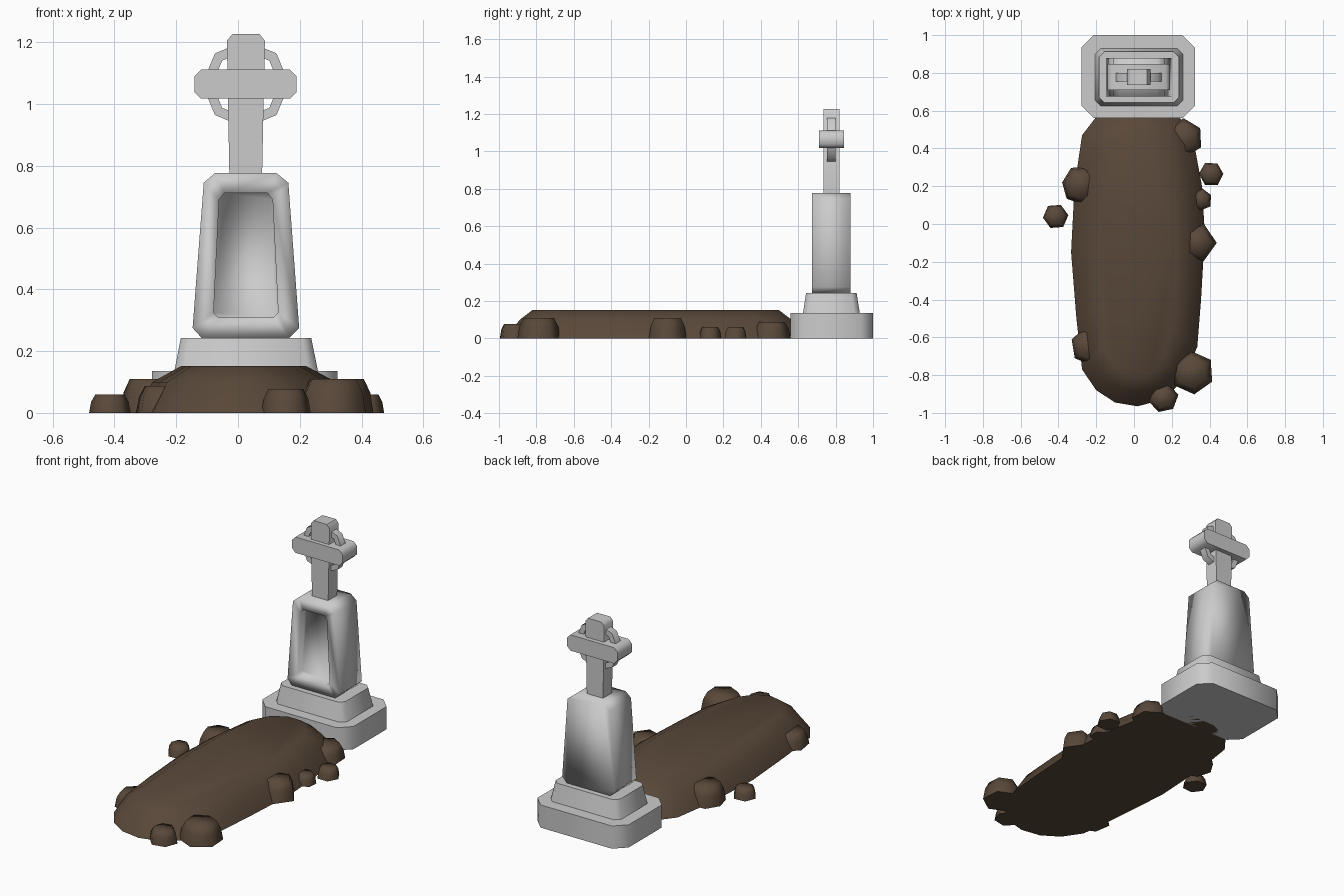
import bpy, bmesh, math, random

if "Cube" in bpy.data.objects:
    bpy.data.objects.remove(bpy.data.objects["Cube"])

random.seed(4)
soil = bpy.data.materials.new("soil")
soil.diffuse_color = (0.10, 0.065, 0.042, 1)
soil.use_nodes = True
soil.node_tree.nodes["Principled BSDF"].inputs["Base Color"].default_value = soil.diffuse_color


def loft(name, rings, angle=60, mat=None, closed=False):
    """Skin a list of equal-length rings; cap the ends unless the loft is closed."""
    bm = bmesh.new()
    vs = [[bm.verts.new(p) for p in r] for r in rings]
    n = len(rings[0])
    pairs = list(zip(vs, vs[1:])) + ([(vs[-1], vs[0])] if closed else [])
    for a, b in pairs:
        for i in range(n):
            j = (i + 1) % n
            bm.faces.new((a[i], a[j], b[j], b[i]))
    if not closed:
        bm.faces.new(vs[0])
        bm.faces.new(vs[-1])
    bmesh.ops.recalc_face_normals(bm, faces=bm.faces)
    me = bpy.data.meshes.new(name)
    bm.to_mesh(me)
    bm.free()
    ob = bpy.data.objects.new(name, me)
    bpy.context.collection.objects.link(ob)
    if mat:
        me.materials.append(mat)
    bpy.ops.object.select_all(action='DESELECT')
    ob.select_set(True)
    bpy.context.view_layer.objects.active = ob
    bpy.ops.object.shade_smooth_by_angle(angle=math.radians(angle))
    return ob


def octagon(x0, x1, y0, y1, c):
    """Rectangle with cut corners."""
    return [(x0 + c, y0), (x1 - c, y0), (x1, y0 + c), (x1, y1 - c),
            (x1 - c, y1), (x0 + c, y1), (x0, y1 - c), (x0, y0 + c)]


def flat(pts, z):
    return [(x, y, z) for x, y in pts]


def upright(pts, y):
    return [(x, y, z) for x, z in pts]


# stepped base
plinth = octagon(-0.278, 0.322, 0.56, 1.0, 0.065)
loft("plinth", [flat(plinth, 0), flat(plinth, 0.135)])
loft("plinth_step", [flat(octagon(-0.207, 0.26, 0.625, 0.93, 0.03), 0.13),
                     flat(octagon(-0.185, 0.237, 0.642, 0.912, 0.028), 0.243)])

# tapered stone with recessed front panel
body = [(-0.117, 0.242), (0.166, 0.242), (0.198, 0.275), (0.163, 0.745),
        (0.125, 0.776), (-0.075, 0.776), (-0.111, 0.745), (-0.147, 0.275)]
panel = [(-0.064, 0.308), (0.114, 0.308), (0.130, 0.325), (0.112, 0.69),
         (0.095, 0.712), (-0.044, 0.712), (-0.061, 0.69), (-0.079, 0.325)]
loft("headstone", [upright(body, 0.88), upright(body, 0.675),
                   upright(panel, 0.675), upright(panel, 0.717)], 100)

# cross shaft and arms
shaft = [(-0.028, 0.77), (0.078, 0.77), (0.087, 1.205), (0.070, 1.226),
         (-0.018, 1.226), (-0.036, 1.205)]
loft("cross_shaft", [upright(shaft, 0.735), upright(shaft, 0.82)], 50)
arms = octagon(-0.141, 0.19, 1.017, 1.111, 0.022)
loft("cross_arms", [upright(arms, 0.71), upright(arms, 0.846)], 50)

# eight-sided ring around the crossing
ring = []
for i in range(8):
    a = i * math.pi / 4
    ring.append([(0.025 + r * math.cos(a), y, 1.064 + r * math.sin(a))
                 for r, y in ((0.141, 0.755), (0.141, 0.80), (0.108, 0.80), (0.108, 0.755))])
loft("cross_ring", ring, 50, closed=True)

# earth mound
outline = [(0.02, -0.965), (-0.10, -0.945), (-0.20, -0.88), (-0.275, -0.77),
           (-0.305, -0.5), (-0.333, -0.15), (-0.315, 0.2), (-0.275, 0.47),
           (-0.19, 0.58), (-0.05, 0.64), (0.10, 0.64), (0.23, 0.58),
           (0.31, 0.47), (0.36, 0.2), (0.375, -0.05), (0.355, -0.4),
           (0.335, -0.65), (0.26, -0.83), (0.15, -0.93)]
loft("earth_mound", [[(0.015 + (x - 0.015) * sx, -0.16 + (y + 0.16) * sy, z) for x, y in outline]
                     for sx, sy, z in ((1, 1, 0), (0.84, 0.905, 0.10), (0.57, 0.82, 0.152))],
     75, soil)

# clods of earth: x, y, radius, height, sides, turn
clods = [(-0.415, 0.04, 0.07, 0.06, 6, 0.1), (-0.28, 0.205, 0.105, 0.11, 7, 0.3),
         (0.41, 0.265, 0.066, 0.06, 6, 0.0), (0.355, 0.13, 0.06, 0.06, 6, 0.4),
         (0.335, -0.10, 0.108, 0.11, 5, 0.0), (0.31, -0.785, 0.118, 0.11, 6, 0.6),
         (0.155, -0.92, 0.08, 0.078, 6, 0.2), (-0.235, -0.645, 0.105, 0.087, 6, 0.7),
         (0.265, 0.455, 0.105, 0.088, 6, 0.55)]
for k, (x, y, r, h, n, turn) in enumerate(clods):
    spokes = [(turn + i * math.tau / n, r * random.uniform(0.95, 1.03)) for i in range(n)]
    loft(f"clod_{k + 1}", [[(x + s * q * math.cos(a), y + s * q * math.sin(a), z) for a, q in spokes]
                           for s, z in ((1, 0), (0.9, h * 0.6), (0.7, h))], 75, soil)
